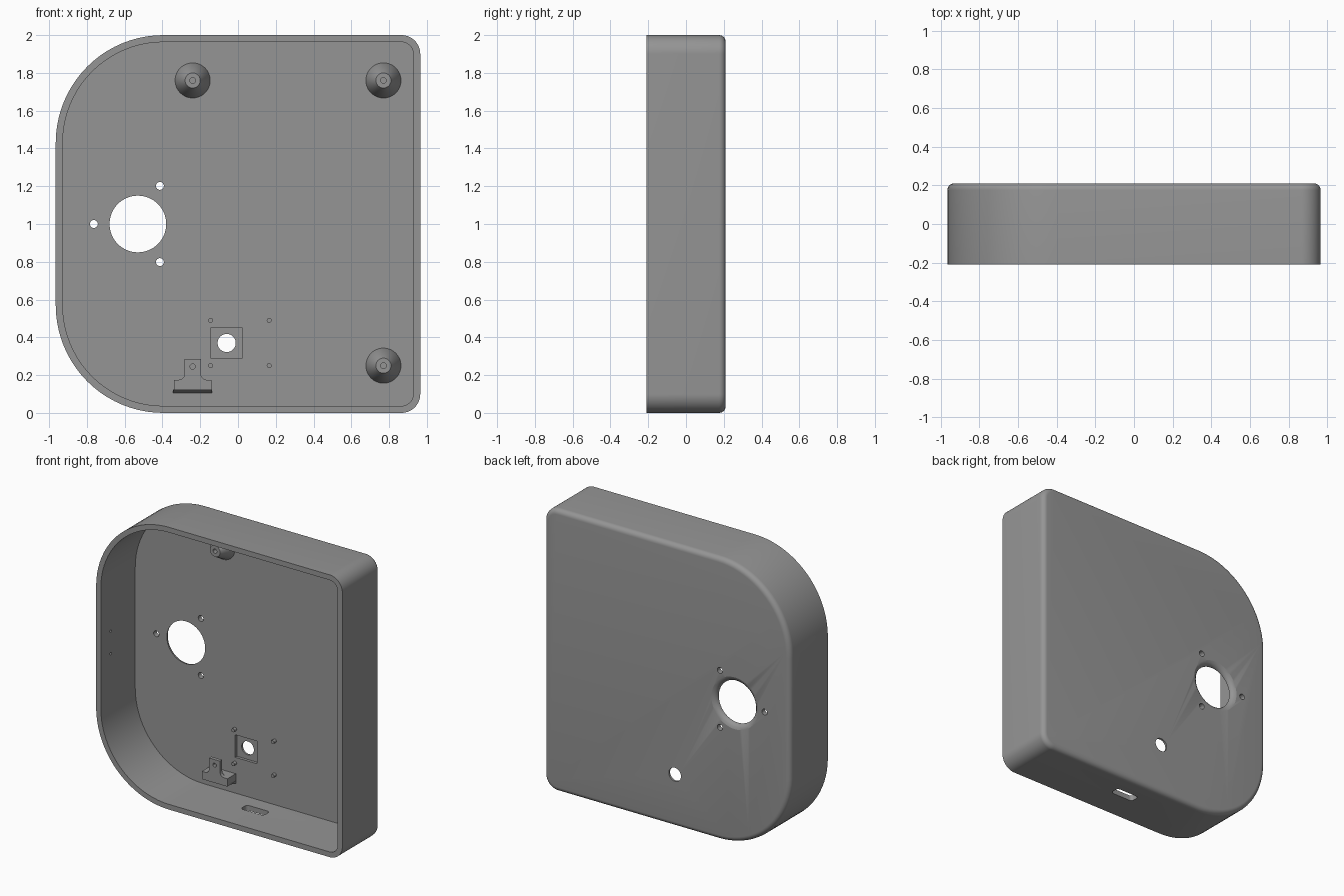
import bpy, bmesh, math
from mathutils import Matrix

if "Cube" in bpy.data.objects:
    bpy.data.objects.remove(bpy.data.objects["Cube"])

grey = bpy.data.materials.new("grey plastic")
grey.diffuse_color = (0.30, 0.30, 0.30, 1)
grey.use_nodes = True
grey.node_tree.nodes["Principled BSDF"].inputs["Base Color"].default_value = grey.diffuse_color
BACK, FLOOR, FRONT = 0.21, 0.175, -0.21   # outer back, inner floor, open rim
WALL = 0.037


def make(name, bm, smooth=True):
    bmesh.ops.recalc_face_normals(bm, faces=bm.faces)
    me = bpy.data.meshes.new(name)
    bm.to_mesh(me)
    bm.free()
    ob = bpy.data.objects.new(name, me)
    bpy.context.collection.objects.link(ob)
    me.materials.append(grey)
    if smooth:
        shade(ob)
    return ob


def shade(ob):
    bpy.ops.object.select_all(action='DESELECT')
    ob.select_set(True)
    bpy.context.view_layer.objects.active = ob
    bpy.ops.object.shade_smooth_by_angle(angle=math.radians(35))


def outline(x0, x1, z0, z1, rl, rr, n=20):
    """Rounded rectangle with separate left and right corner radii."""
    pts = []
    for cx, cz, r, a in ((x1 - rr, z0 + rr, rr, -90), (x1 - rr, z1 - rr, rr, 0),
                         (x0 + rl, z1 - rl, rl, 90), (x0 + rl, z0 + rl, rl, 180)):
        for i in range(n + 1):
            t = math.radians(a + 90 * i / n)
            pts.append((cx + r * math.cos(t), cz + r * math.sin(t)))
    return pts


def loft(name, sections):
    """Skin (points, y) sections and cap both ends."""
    bm = bmesh.new()
    rings = [[bm.verts.new((x, y, z)) for x, z in pts] for pts, y in sections]
    n = len(rings[0])
    for a, b in zip(rings, rings[1:]):
        for i in range(n):
            j = (i + 1) % n
            bm.faces.new((a[i], a[j], b[j], b[i]))
    bm.faces.new(rings[0])
    bm.faces.new(rings[-1])
    return make(name, bm)


def turned(name, x, z, profile, n=48):
    """Round part along y from (radius, y) pairs."""
    return loft(name, [([(x + r * math.cos(2 * math.pi * i / n),
                          z + r * math.sin(2 * math.pi * i / n)) for i in range(n)], y)
                       for r, y in profile])


def box(name, x0, x1, y0, y1, z0, z1):
    bm = bmesh.new()
    bmesh.ops.create_cube(bm, size=1, matrix=Matrix.Translation(
        ((x0 + x1) / 2, (y0 + y1) / 2, (z0 + z1) / 2)) @ Matrix.Diagonal(
        (x1 - x0, y1 - y0, z1 - z0, 1)))
    return make(name, bm, False)


def cut(ob, cutters):
    for c in cutters:
        m = ob.modifiers.new("cut", 'BOOLEAN')
        m.operation, m.solver, m.object = 'DIFFERENCE', 'EXACT', c
        bpy.context.view_layer.objects.active = ob
        bpy.ops.object.modifier_apply(modifier=m.name)
        bpy.data.objects.remove(c)
    shade(ob)


def shell(inset):
    return outline(-0.965 + inset, 0.965 - inset, inset, 2 - inset,
                   0.57 - inset, 0.10 - inset)


# Tray: outer wall, rounded back edge, then rim and inner wall in one skin
R = 0.035
sections = [(shell(WALL), FLOOR), (shell(WALL), FRONT), (shell(0), FRONT)]
for i in range(7):
    t = math.pi / 2 * i / 6
    sections.append((shell(R * (1 - math.cos(t))), BACK - R + R * math.sin(t)))
case = loft("case", sections)

# Openings: flared main hole, its three screw holes, sensor hole and square pocket
cutters = [turned("main_cutter", -0.53, 1.0,
                  [(0.15, 0.1), (0.15, 0.180), (0.155, 0.192), (0.167, 0.204),
                   (0.185, 0.2105), (0.185, 0.25)], 64)]
for a in (60, 180, 300):
    t = math.radians(a)
    cutters.append(turned("screw_cutter", -0.53 + 0.233 * math.cos(t),
                          1.0 + 0.233 * math.sin(t), [(0.021, 0.1), (0.021, 0.3)], 24))
cutters.append(turned("sensor_cutter", -0.06, 0.37, [(0.048, 0.1), (0.048, 0.3)], 32))
cutters.append(box("pocket_cutter", -0.145, 0.025, 0.1, 0.195, 0.29, 0.45))

# Rounded cable slot through the bottom wall
slot = loft("slot_cutter", [(outline(0.02, 0.20, -0.035, 0.035, 0.022, 0.022, 6), y)
                            for y in (-0.1, 0.1)])
slot.data.transform(Matrix.Translation((0, 0.035, 0)) @ Matrix.Rotation(math.pi / 2, 4, 'X'))
cutters.append(slot)

# Two blind pin holes in the left wall
for z in (0.92, 1.08):
    pin = turned("pin_cutter", 0, 0, [(0.009, -0.02), (0.009, 0.02)], 12)
    pin.data.transform(Matrix.Translation((-0.928, -0.10, z)) @ Matrix.Rotation(math.pi / 2, 4, 'Z'))
    cutters.append(pin)
cut(case, cutters)

# Conical screw bosses with blind holes
for x, z in ((-0.24, 1.76), (0.77, 1.76), (0.77, 0.25)):
    turned("screw_boss", x, z, [(0.015, 0.13), (0.015, 0.085), (0.04, 0.085),
                                (0.093, FLOOR), (0.093, FLOOR + 0.005)])

# Board pegs
for x in (-0.145, 0.165):
    for z in (0.25, 0.49):
        turned("board_peg", x, z, [(0.013, 0.150), (0.013, FLOOR + 0.005)], 20)

# Bracket: T-shaped plate with filleted shoulders and a hole, on a block
half = [(0.10, 0.12), (0.10, 0.175), (0.075, 0.175)]
for i in range(1, 7):
    t = math.pi / 2 * i / 6
    half.append((0.075 - 0.032 * math.sin(t), 0.207 - 0.032 * math.cos(t)))
half.append((0.043, 0.285))
pts = [(-0.24 + x, z) for x, z in half] + [(-0.24 - x, z) for x, z in reversed(half)]
plate = loft("bracket_plate", [(pts, 0.08), (pts, 0.105)])
cut(plate, [turned("bracket_cutter", -0.24, 0.245, [(0.014, 0.0), (0.014, 0.2)], 20)])
box("bracket_block", -0.34, -0.14, 0.105, FLOOR + 0.005, 0.12, 0.175)
foot = [([(-0.343, 0.12 - d), (-0.137, 0.12 - d), (-0.137, 0.125), (-0.343, 0.125)], y)
        for d, y in ((0.0, 0.12), (0.004, 0.15), (0.015, FLOOR + 0.003))]
loft("bracket_foot", foot)
